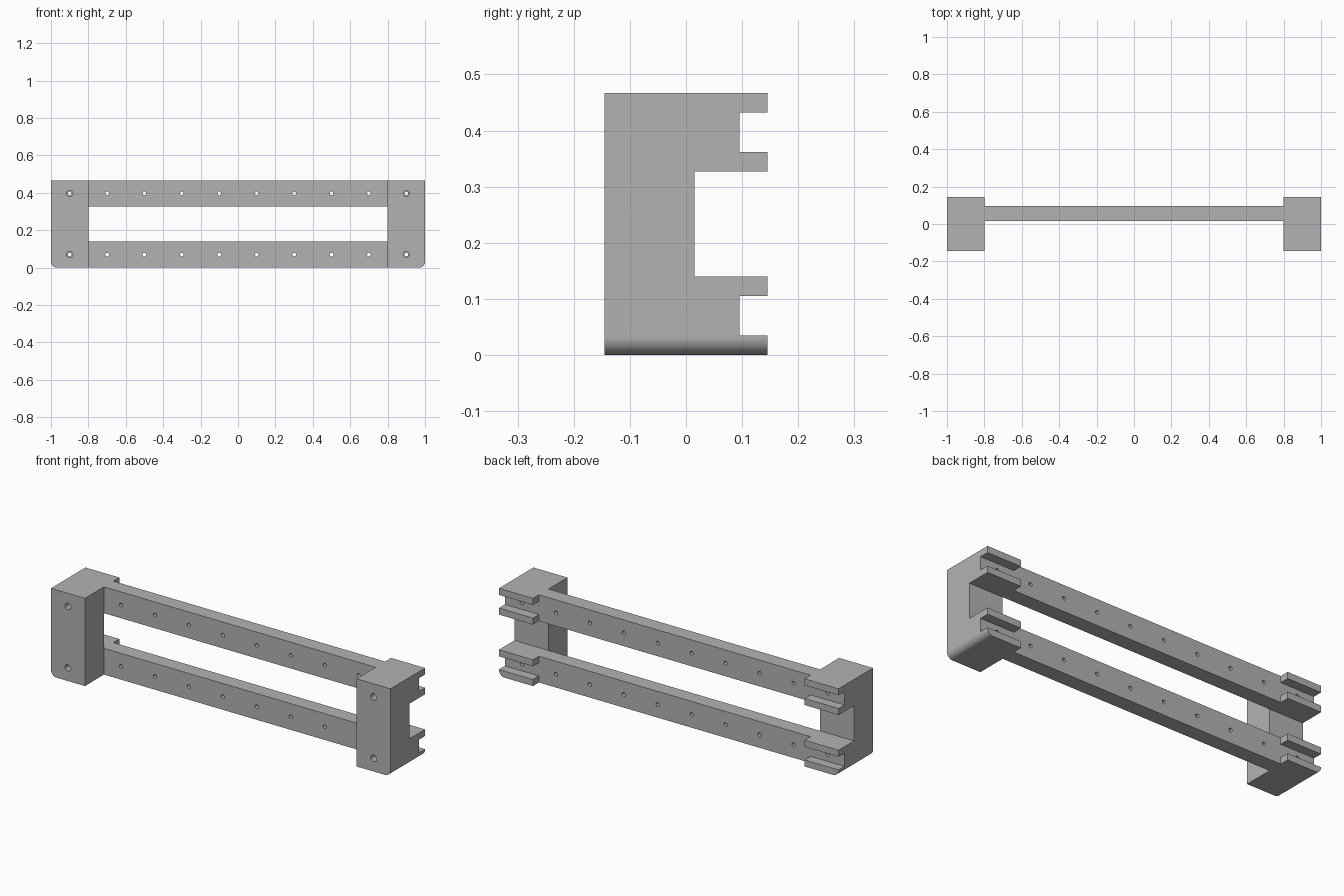
import bpy, bmesh, math
from mathutils import Matrix, Vector

default = bpy.data.objects.get("Cube")
if default:
    bpy.data.objects.remove(default, do_unlink=True)

grey = bpy.data.materials.new("plain_grey")
grey.use_nodes = True
grey.diffuse_color = (0.45, 0.45, 0.45, 1)
grey.node_tree.nodes["Principled BSDF"].inputs["Base Color"].default_value = grey.diffuse_color

HEIGHT, DEPTH = 0.467, 0.145      # full height, half depth
BEAM_H, LIP = 0.14, 0.035         # beam height, thickness of the gripping lips
BEAM_FRONT, BEAM_BACK = 0.015, 0.095
INNER_X, CORNER = 0.8, 0.033
HOLE_Z = (BEAM_H / 2, HEIGHT - BEAM_H / 2)


def make_object(name, bm):
    bmesh.ops.recalc_face_normals(bm, faces=bm.faces)
    mesh = bpy.data.meshes.new(name)
    bm.to_mesh(mesh)
    bm.free()
    obj = bpy.data.objects.new(name, mesh)
    bpy.context.collection.objects.link(obj)
    mesh.materials.append(grey)
    return obj


def extrude_profile(points, x0, x1):
    """Extrude a (y, z) outline from x0 to x1."""
    bm = bmesh.new()
    face = bm.faces.new([bm.verts.new((x0, y, z)) for y, z in points])
    grown = bmesh.ops.extrude_face_region(bm, geom=[face])["geom"]
    verts = [v for v in grown if isinstance(v, bmesh.types.BMVert)]
    bmesh.ops.translate(bm, verts=verts, vec=(x1 - x0, 0, 0))
    return bm


def hole_cutters(name, xs, zs, outline):
    """Lathe a (radius, y) outline around each hole axis."""
    bm = bmesh.new()
    sides = 20
    for x in xs:
        for z in zs:
            rings = [[bm.verts.new((x + r * math.cos(a), y, z + r * math.sin(a)))
                      for a in (math.tau * i / sides for i in range(sides))]
                     for r, y in outline]
            for low, high in zip(rings, rings[1:]):
                for i in range(sides):
                    j = (i + 1) % sides
                    bm.faces.new((low[i], low[j], high[j], high[i]))
            bm.faces.new(rings[0])
            bm.faces.new(rings[-1])
    return make_object(name, bm)


def finish(obj, cutter):
    """Drill the holes, then smooth only the rounded surfaces."""
    mod = obj.modifiers.new("holes", "BOOLEAN")
    mod.operation, mod.solver, mod.object = "DIFFERENCE", "EXACT", cutter
    bpy.ops.object.select_all(action="DESELECT")
    obj.select_set(True)
    bpy.context.view_layer.objects.active = obj
    bpy.ops.object.modifier_apply(modifier=mod.name)
    bpy.data.objects.remove(cutter, do_unlink=True)
    bpy.ops.object.shade_smooth_by_angle(angle=math.radians(30))


# Back outline of one jaw: two lips with a channel between them
def jaw(z):
    return [(DEPTH, z), (DEPTH, z + LIP), (BEAM_BACK, z + LIP),
            (BEAM_BACK, z + BEAM_H - LIP), (DEPTH, z + BEAM_H - LIP), (DEPTH, z + BEAM_H)]


upper_z = HEIGHT - BEAM_H
block_outline = ([(-DEPTH, 0)] + jaw(0) + [(BEAM_FRONT, BEAM_H), (BEAM_FRONT, upper_z)]
                 + jaw(upper_z) + [(-DEPTH, HEIGHT)])

# End blocks with a rounded outer bottom corner and counterbored screw holes
for side, label in ((1, "left"), (-1, "right")):
    bm = extrude_profile(block_outline, side * INNER_X, side)
    corner = [e for e in bm.edges
              if all(abs(v.co.x) > 0.99 and v.co.z < 0.001 for v in e.verts)]
    bmesh.ops.bevel(bm, geom=corner, offset=CORNER, segments=10, profile=0.5,
                    affect="EDGES")
    block = make_object(label + "_end_block", bm)
    bore = [(0.017, -0.2), (0.017, -0.09), (0.01, -0.09), (0.01, 0.2)]
    finish(block, hole_cutters("screw_cutter", [side * 0.9], HOLE_Z, bore))

# Two horizontal beams with a row of small through holes
hole_xs = [-0.7 + 0.2 * i for i in range(8)]
for z, label in ((0, "lower"), (upper_z, "upper")):
    outline = [(BEAM_FRONT, z), (BEAM_BACK, z), (BEAM_BACK, z + BEAM_H), (BEAM_FRONT, z + BEAM_H)]
    beam = make_object(label + "_beam", extrude_profile(outline, -INNER_X, INNER_X))
    finish(beam, hole_cutters("row_cutter", hole_xs, [z + BEAM_H / 2],
                              [(0.01, -0.1), (0.01, 0.2)]))
